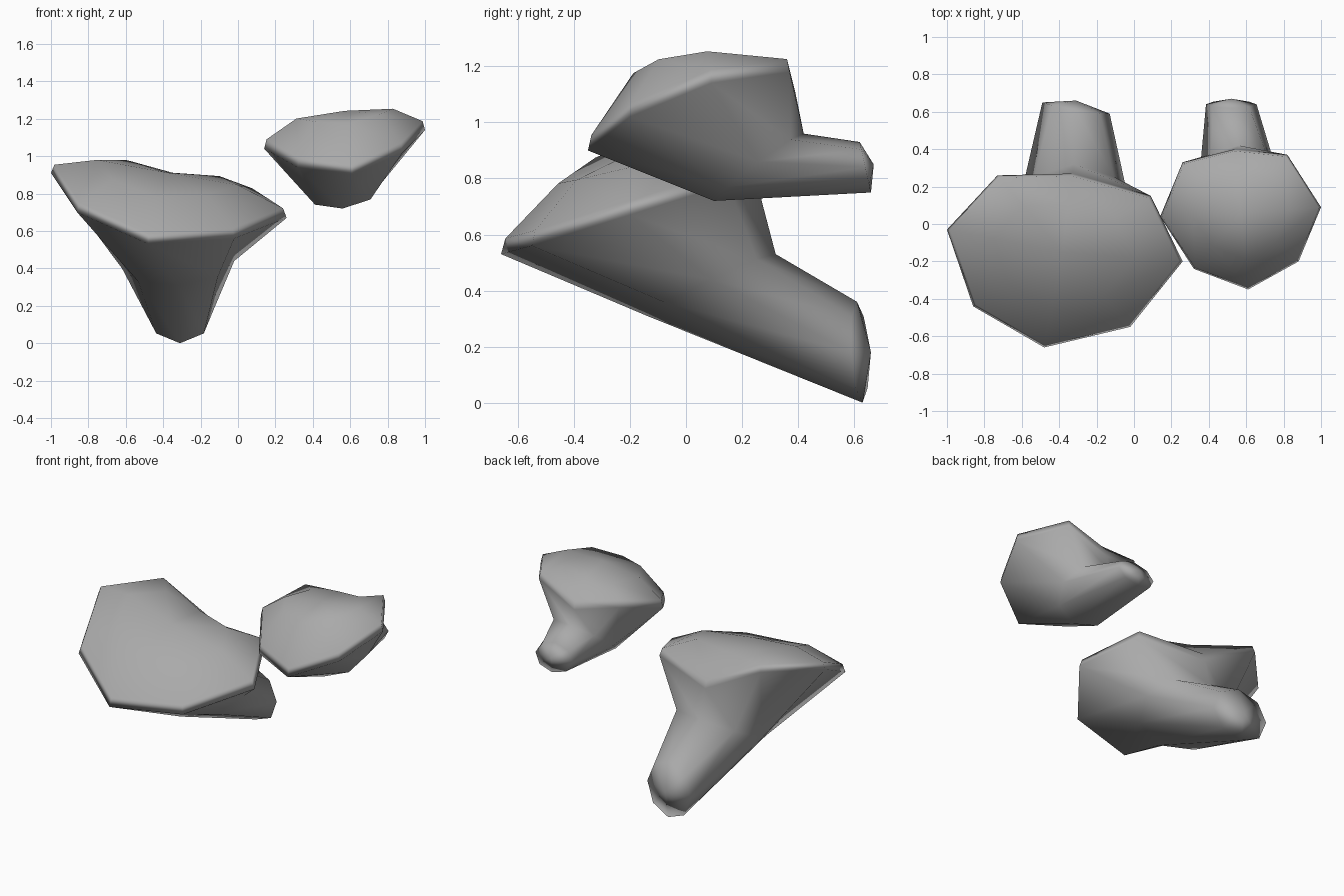
import bpy, bmesh, math
from mathutils import Vector

cube = bpy.data.objects.get("Cube")
if cube:
    bpy.data.objects.remove(cube, do_unlink=True)

grey = bpy.data.materials.new("fungus grey")
grey.use_nodes = True
colour = (0.4, 0.4, 0.4, 1)
grey.diffuse_color = colour
grey.node_tree.nodes["Principled BSDF"].inputs["Base Color"].default_value = colour


def ellipse(center, side, down):
    """Eight-sided ring starting at its lowest corner and turning towards +x."""
    c, s, d = Vector(center), Vector(side), Vector(down)
    return [c + s * math.sin(i * math.tau / 8) + d * math.cos(i * math.tau / 8)
            for i in range(8)]


def shrink(ring, factor, lift, level=0):
    """Smaller, raised copy of a ring; level takes out some of its tilt."""
    mid = sum(ring, Vector()) / len(ring)
    return [mid + (p - mid) * factor
            + Vector((0, 0, lift - level * (p.y - mid.y) * factor)) for p in ring]


def shelf_mushroom(name, rim, neck, foot, foot_tip, dome, level):
    # rings run from the crown, over the rim and down the stem to the foot
    rim = [Vector(p) for p in rim]
    middle = shrink(rim, 0.6, dome, level)
    middle[4].z += 0.06  # dome stays full above the notch at the back
    rings = [middle, shrink(rim, 0.97, 0.05), rim, ellipse(*neck), ellipse(*foot)]
    crown = sum(middle, Vector()) / 8 + Vector((0, 0, 0.03))

    bm = bmesh.new()
    loops = [[bm.verts.new(p) for p in ring] for ring in rings]
    top, tip = bm.verts.new(crown), bm.verts.new(foot_tip)
    for i in range(8):
        j = (i + 1) % 8
        bm.faces.new((top, loops[0][i], loops[0][j]))
        for a, b in zip(loops, loops[1:]):
            bm.faces.new((a[i], b[i], b[j], a[j]))
        bm.faces.new((tip, loops[-1][j], loops[-1][i]))
    bmesh.ops.recalc_face_normals(bm, faces=bm.faces[:])
    for f in bm.faces:
        f.smooth = True
    mesh = bpy.data.meshes.new(name)
    bm.to_mesh(mesh)
    bm.free()
    mesh.materials.append(grey)
    obj = bpy.data.objects.new(name, mesh)
    bpy.context.collection.objects.link(obj)
    # large faces rule the shading, so the rim and foot stay crisp
    obj.modifiers.new("weighted normals", 'WEIGHTED_NORMAL').mode = 'FACE_AREA'


# large lower mushroom, cap tilted forward and to its left
shelf_mushroom(
    "large_mushroom",
    [(-.48, -.66, .53), (-.02, -.55, .56), (.26, -.20, .67), (.09, .15, .78),
     (-.33, .27, .72), (-.73, .26, .93), (-1, -.03, .91), (-.86, -.44, .70)],
    neck=((-.32, .09, .42), (.30, 0, .02), (0, -.23, -.11)),
    foot=((-.31, .62, .18), (.18, -.03, 0), (0, .01, -.18)),
    foot_tip=(-.31, .66, .18), dome=0.15, level=0.08)

# small upper mushroom
shelf_mushroom(
    "small_mushroom",
    [(.61, -.35, .90), (.88, -.20, 1.02), (1, .09, 1.14), (.82, .37, 1.18),
     (.54, .40, 1.06), (.26, .33, 1.12), (.14, .04, 1.04), (.32, -.24, .94)],
    neck=((.56, .26, .84), (.21, 0, .02), (0, -.16, -.12)),
    foot=((.52, .64, .84), (.135, 0, 0), (0, .02, -.09)),
    foot_tip=(.52, .67, .85), dome=0.155, level=0.25)
